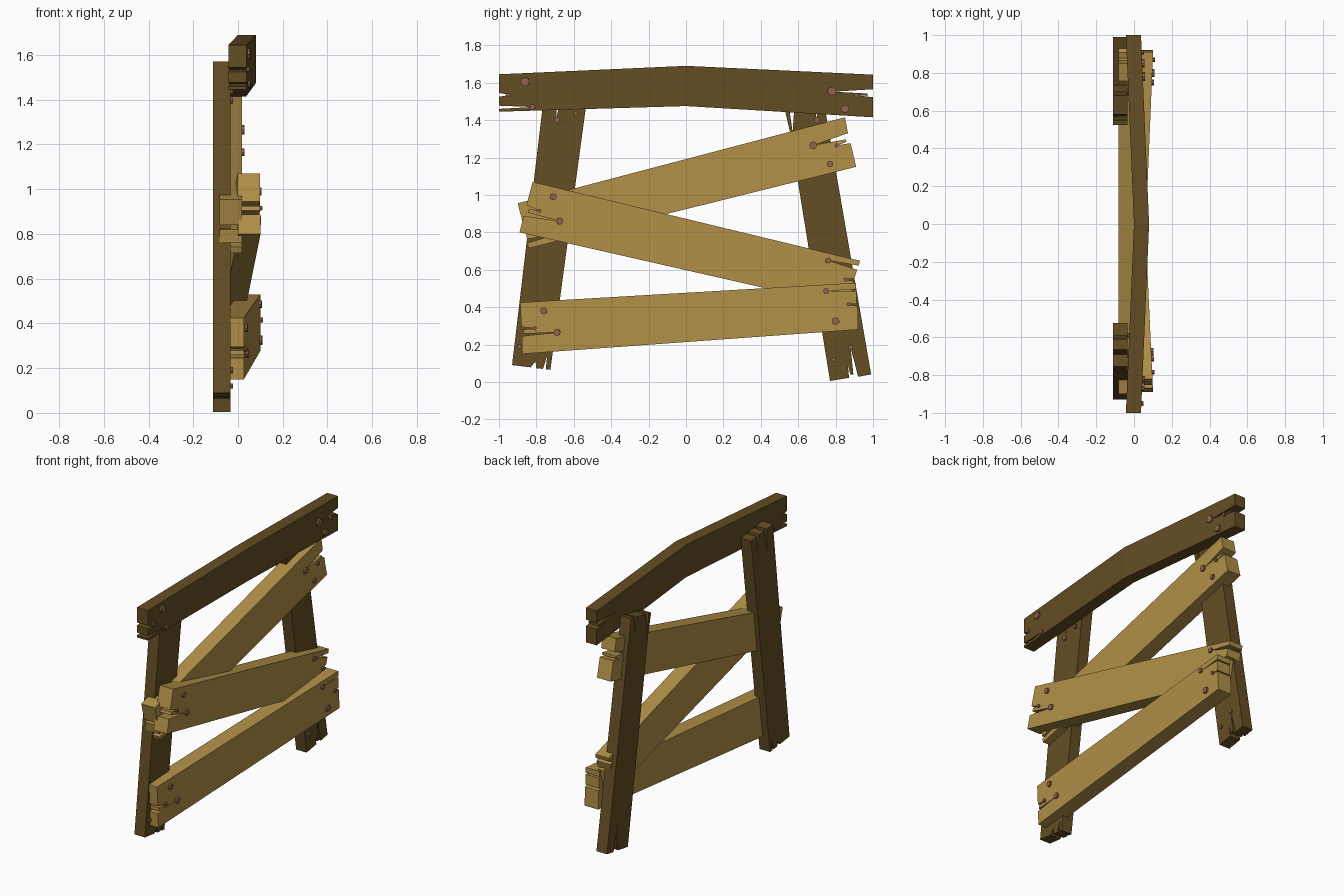
import bpy, bmesh
from mathutils import Matrix, Vector


def material(name, col):
    m = bpy.data.materials.new(name)
    m.diffuse_color = (*col, 1)
    return m


DARK = material("dark wood", (0.127, 0.074, 0.017))
LIGHT = material("light wood", (0.445, 0.280, 0.065))
RUST = material("rusty nail", (0.30, 0.125, 0.075))


def finish(bm, name, mat):
    bmesh.ops.recalc_face_normals(bm, faces=bm.faces)
    me = bpy.data.meshes.new(name)
    bm.to_mesh(me)
    bm.free()
    me.materials.append(mat)
    bpy.context.collection.objects.link(bpy.data.objects.new(name, me))


def board(name, outline, thick, front, mat, nails, bend=False):
    """Extrude a (y, z) outline along x; front(y) gives the x of its +x face."""
    bm = bmesh.new()
    f = bm.faces.new([bm.verts.new((0, y, z)) for y, z in outline])
    ext = bmesh.ops.extrude_face_region(bm, geom=[f])
    for v in ext["geom"]:
        if isinstance(v, bmesh.types.BMVert):
            v.co.x = -thick
    if bend:
        bmesh.ops.bisect_plane(bm, geom=bm.verts[:] + bm.edges[:] + bm.faces[:],
                               plane_co=(0, 0, 0), plane_no=(0, 1, 0))
    for v in bm.verts:
        v.co.x += front(v.co.y)
    bmesh.ops.triangulate(bm, faces=[f for f in bm.faces if len(f.verts) > 4])
    finish(bm, name, mat)
    # nail heads standing slightly proud of the front face
    bm = bmesh.new()
    for y, z, r in nails:
        slope = (front(y + 0.01) - front(y - 0.01)) / 0.02
        turn = Vector((0, 0, 1)).rotation_difference(Vector((1, -slope, 0))).to_matrix().to_4x4()
        bmesh.ops.create_cone(bm, cap_ends=True, segments=8, radius1=r, radius2=r, depth=0.024,
                              matrix=Matrix.Translation((front(y), y, z)) @ turn)
    finish(bm, name + "_nails", RUST)


# leaning posts with split ends
board("left_post",
      [(-0.93, 0.09), (-0.755, 1.57), (-0.69, 1.562), (-0.692, 1.41), (-0.665, 1.56),
       (-0.61, 1.555), (-0.59, 1.44), (-0.59, 1.55), (-0.525, 1.545),
       (-0.725, 0.065), (-0.75, 0.068), (-0.742, 0.14), (-0.765, 0.07),
       (-0.80, 0.073), (-0.805, 0.11), (-0.83, 0.078)],
      0.077, lambda y: -0.034, DARK,
      [(-0.69, 1.40, 0.016), (-0.59, 1.435, 0.012), (-0.89, 0.19, 0.012)])
board("right_post",
      [(0.77, 0.005), (0.555, 1.34), (0.525, 1.47), (0.55, 1.475), (0.57, 1.335),
       (0.58, 1.48), (0.68, 1.50), (0.70, 1.40), (0.70, 1.505), (0.735, 1.51),
       (0.99, 0.04), (0.92, 0.028), (0.88, 0.185), (0.895, 0.04), (0.88, 0.038),
       (0.865, 0.09), (0.872, 0.022)],
      0.077, lambda y: -0.034, DARK,
      [(0.70, 1.40, 0.016), (0.88, 0.185, 0.013), (0.79, 0.12, 0.012)])

# bowed top beam
board("top_beam",
      [(-1, 1.645), (0, 1.69), (1, 1.643), (1, 1.565), (0.79, 1.552), (0.97, 1.542),
       (0.97, 1.530), (0.91, 1.533), (1, 1.522), (1, 1.415), (0, 1.475), (-1, 1.445),
       (-1, 1.460), (-0.82, 1.470), (-1, 1.477), (-1, 1.525), (-0.94, 1.535), (-1, 1.545)],
      0.08, lambda y: 0.08 - 0.043 * abs(y), DARK,
      [(-0.86, 1.605, 0.024), (-0.95, 1.535, 0.012), (-0.82, 1.47, 0.015),
       (0.78, 1.555, 0.024), (0.85, 1.46, 0.022), (0.91, 1.533, 0.012)], bend=True)

# crooked cross planks
board("upper_plank",
      [(-0.90, 0.955), (0.85, 1.415), (0.866, 1.33), (0.69, 1.268), (0.855, 1.297),
       (0.857, 1.283), (0.81, 1.265), (0.88, 1.277), (0.91, 1.15), (-0.84, 0.715),
       (-0.85, 0.742), (-0.66, 0.80), (-0.85, 0.762), (-0.86, 0.82), (-0.70, 0.86),
       (-0.87, 0.84)],
      0.10, lambda y: 0.018, LIGHT,
      [(0.68, 1.265, 0.021), (0.77, 1.165, 0.017), (0.805, 1.265, 0.011)])
board("middle_plank",
      [(-0.82, 1.07), (0.93, 0.648), (0.923, 0.622), (0.76, 0.65), (0.915, 0.60),
       (0.90, 0.555), (0.855, 0.547), (0.90, 0.538), (0.87, 0.40), (-0.89, 0.80),
       (-0.868, 0.888), (-0.675, 0.860), (-0.845, 0.905), (-0.84, 0.925),
       (-0.785, 0.915), (-0.853, 0.945)],
      0.10, lambda y: 0.06 - 0.046 * y, LIGHT,
      [(-0.71, 0.99, 0.018), (-0.675, 0.86, 0.019), (-0.785, 0.915, 0.011),
       (0.76, 0.65, 0.016), (0.855, 0.547, 0.011)])
board("lower_plank",
      [(-0.887, 0.425), (0.91, 0.53), (0.91, 0.496), (0.75, 0.486), (0.912, 0.486),
       (0.912, 0.418), (0.87, 0.415), (0.918, 0.405), (0.92, 0.28), (-0.875, 0.15),
       (-0.878, 0.245), (-0.69, 0.265), (-0.87, 0.258), (-0.87, 0.28),
       (-0.81, 0.286), (-0.88, 0.295)],
      0.10, lambda y: 0.063 + 0.042 * y, LIGHT,
      [(-0.76, 0.38, 0.019), (-0.69, 0.265, 0.019), (-0.81, 0.286, 0.011),
       (0.75, 0.486, 0.016), (0.80, 0.325, 0.021), (0.87, 0.415, 0.011)])
